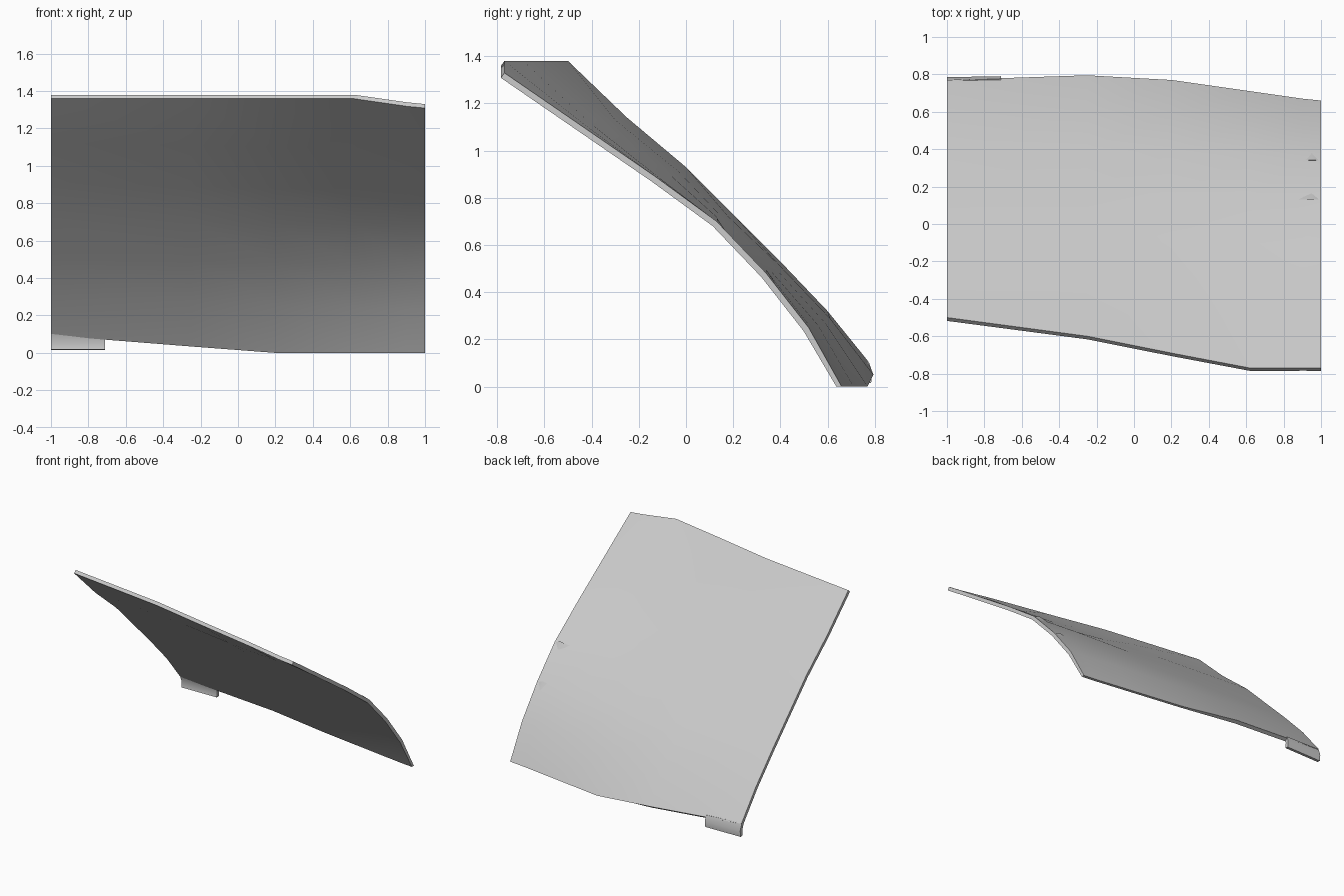
import bpy
import bmesh
from math import radians
from mathutils import Vector

cube = bpy.data.objects.get("Cube")
if cube:
    bpy.data.objects.remove(cube, do_unlink=True)

GREY = (0.6, 0.6, 0.6, 1.0)
grey = bpy.data.materials.new("light_grey")
grey.use_nodes = True
grey.diffuse_color = GREY
grey.node_tree.nodes["Principled BSDF"].inputs["Base Color"].default_value = GREY


def finish(name, bm):
    """Turn a bmesh into a smooth shaded object with hard edges kept."""
    bmesh.ops.recalc_face_normals(bm, faces=bm.faces)
    mesh = bpy.data.meshes.new(name)
    bm.to_mesh(mesh)
    bm.free()
    mesh.materials.append(grey)
    obj = bpy.data.objects.new(name, mesh)
    bpy.context.collection.objects.link(obj)
    bpy.ops.object.select_all(action="DESELECT")
    obj.select_set(True)
    bpy.context.view_layer.objects.active = obj
    bpy.ops.object.shade_smooth_by_angle(angle=radians(30))
    return obj


def shell(name, columns, thickness):
    """Loft (y, z) profiles along x and thicken them inward, flat at the floor."""
    bm = bmesh.new()
    outer, inner = [], []
    for x, profile in columns:
        pts = [Vector((x, y, z)) for y, z in profile]
        outer.append([bm.verts.new(p) for p in pts])
        row = []
        for i, p in enumerate(pts):
            run = pts[min(i + 1, len(pts) - 1)] - pts[max(i - 1, 0)]
            normal = Vector((0, -run.z, run.y)).normalized()
            q = p - normal * thickness
            q.z = max(q.z, 0)
            row.append(bm.verts.new(q))
        inner.append(row)
    for grid in (outer, inner):
        for a, b in zip(grid, grid[1:]):
            for i in range(len(a) - 1):
                bm.faces.new((a[i], a[i + 1], b[i + 1], b[i]))
    # Rims along the two ends, the top and the bottom
    for k in (0, -1):
        o, n = outer[k], inner[k]
        for i in range(len(o) - 1):
            bm.faces.new((o[i], o[i + 1], n[i + 1], n[i]))
        for c in range(len(outer) - 1):
            bm.faces.new((outer[c][k], outer[c + 1][k],
                          inner[c + 1][k], inner[c][k]))
    return finish(name, bm)


# Main curved panel, profiles running from the top edge to the bottom edge
panel = [
    (-1, [(-.5, 1.38), (-.25, 1.14), (0, .93), (.2, .73), (.4, .53), (.6, .32), (.77, .11)]),
    (-.25, [(-.6, 1.38), (-.3, 1.13), (-.03, .91), (.18, .72), (.4, .51), (.61, .29), (.795, .05)]),
    (.2, [(-.69, 1.38), (-.36, 1.12), (-.07, .9), (.16, .71), (.38, .5), (.59, .27), (.77, 0)]),
    (.62, [(-.77, 1.38), (-.41, 1.12), (-.1, .89), (.14, .71), (.36, .49), (.56, .26), (.71, 0)]),
    (.9, [(-.77, 1.34), (-.43, 1.11), (-.12, .89), (.13, .7), (.35, .48), (.53, .25), (.67, 0)]),
    (1, [(-.77, 1.33), (-.45, 1.11), (-.13, .89), (.13, .7), (.34, .48), (.52, .25), (.66, 0)]),
]
shell("curved_panel", panel, 0.026)

# Small tab hanging from the bottom corner
shell("corner_tab", [
    (-1, [(.765, .115), (.785, .06), (.78, .015)]),
    (-.71, [(.777, .1), (.79, .06), (.785, .015)]),
], 0.025)


# Tiny raised steps along the left edge strip
def edge_step(name, y, z):
    bm = bmesh.new()
    start, end, peak, tail = [bm.verts.new(p) for p in (
        (.87, y, z), (.99, y, z), (.95, y + .002, z + .014), (.95, y + .04, z - .045))]
    for tri in ((start, end, peak), (start, peak, tail),
                (peak, end, tail), (start, tail, end)):
        bm.faces.new(tri)
    finish(name, bm)


for name, row in (("upper_edge_step", 3), ("lower_edge_step", 4)):
    y, z = panel[-1][1][row]
    edge_step(name, y, z)
